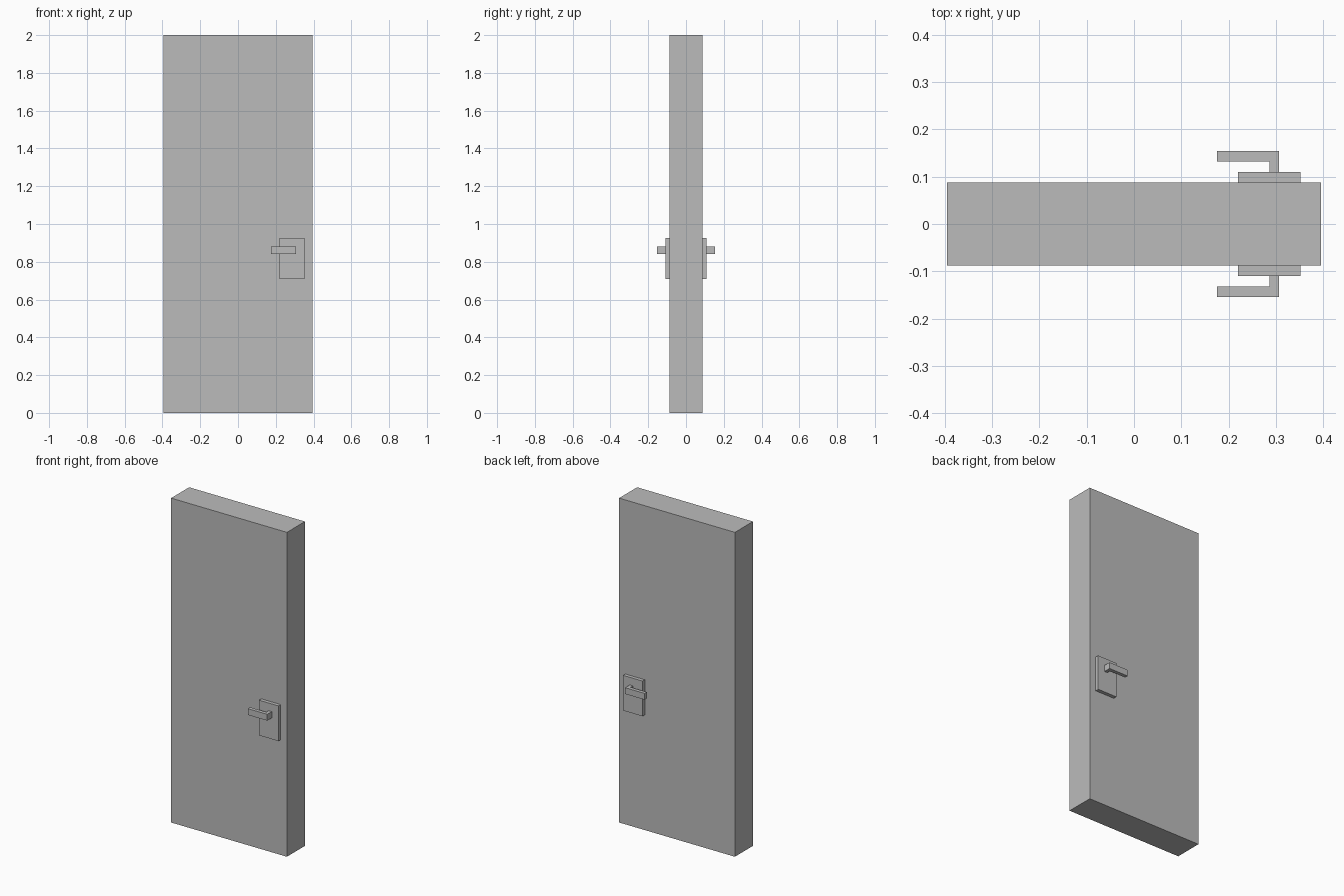
import bpy
import bmesh

if "Cube" in bpy.data.objects:
    bpy.data.objects.remove(bpy.data.objects["Cube"])

grey = bpy.data.materials.new("plain grey")
grey.diffuse_color = (0.5, 0.5, 0.5, 1)
grey.use_nodes = True
grey.node_tree.nodes["Principled BSDF"].inputs["Base Color"].default_value = grey.diffuse_color


def prism(name, outline, z0, z1):
    """Extrude an outline in the xy plane from z0 up to z1."""
    bm = bmesh.new()
    face = bm.faces.new([bm.verts.new((x, y, z0)) for x, y in outline])
    new = bmesh.ops.extrude_face_region(bm, geom=[face])["geom"]
    verts = [v for v in new if isinstance(v, bmesh.types.BMVert)]
    bmesh.ops.translate(bm, verts=verts, vec=(0, 0, z1 - z0))
    bmesh.ops.recalc_face_normals(bm, faces=bm.faces)
    mesh = bpy.data.meshes.new(name)
    bm.to_mesh(mesh)
    bm.free()
    mesh.materials.append(grey)
    obj = bpy.data.objects.new(name, mesh)
    bpy.context.collection.objects.link(obj)
    return obj


def rect(x0, x1, y0, y1):
    return [(x0, y0), (x1, y0), (x1, y1), (x0, y1)]


# Door slab
prism("door_slab", rect(-0.395, 0.395, -0.0875, 0.0875), 0, 2)

# Lock plate and bent lever on each face
for side, s in (("front", -1), ("back", 1)):
    prism(side + "_plate", rect(0.22, 0.352, s * 0.0875, s * 0.1095), 0.71, 0.927)
    lever = [(0.286, 0.1095), (0.307, 0.1095), (0.307, 0.154),
             (0.175, 0.154), (0.175, 0.132), (0.286, 0.132)]
    prism(side + "_lever", [(x, s * y) for x, y in lever], 0.841, 0.88)
